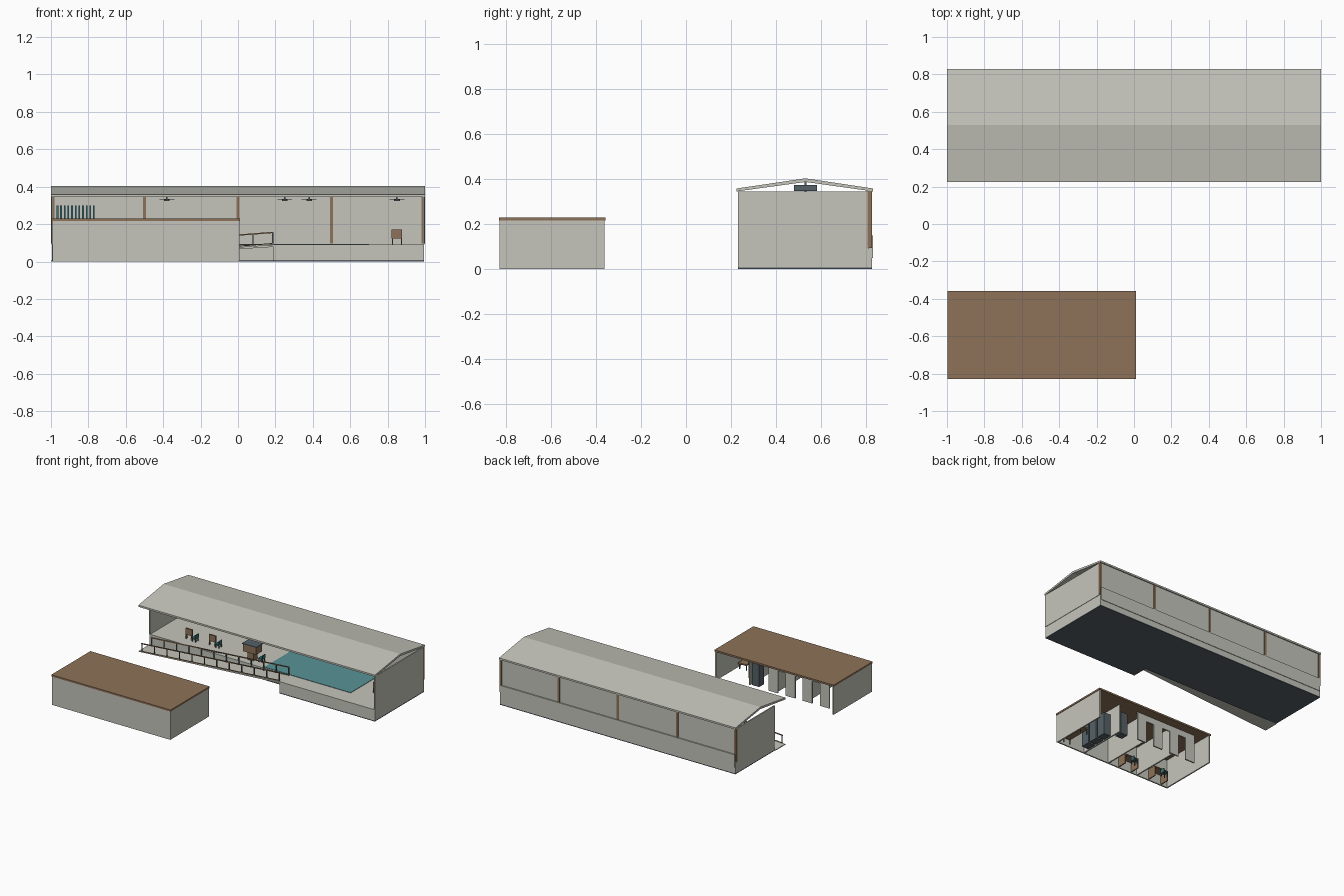
import bpy, bmesh, math
from mathutils import Vector

cube = bpy.data.objects.get("Cube")
if cube:
    bpy.data.objects.remove(cube, do_unlink=True)


def material(name, rgb):
    m = bpy.data.materials.new(name)
    m.use_nodes = True
    color = (*rgb, 1)
    m.diffuse_color = color
    m.node_tree.nodes["Principled BSDF"].inputs["Base Color"].default_value = color
    return m


PLASTER = material("pale plaster", (.56, .56, .50))
WOOD = material("brown wood", (.27, .17, .10))
SLATE = material("dark slate", (.09, .12, .135))
WATER = material("pool water", (.10, .29, .31))
TEAL = material("deep teal", (.04, .17, .19))


def finish(name, bm, mat):
    bmesh.ops.recalc_face_normals(bm, faces=bm.faces)
    mesh = bpy.data.meshes.new(name)
    bm.to_mesh(mesh)
    bm.free()
    mesh.materials.append(mat)
    ob = bpy.data.objects.new(name, mesh)
    bpy.context.collection.objects.link(ob)
    return ob


def box(name, x, y, z, mat):
    """Box from (low, high) ranges."""
    bm = bmesh.new()
    bmesh.ops.create_cube(bm, size=1)
    for v in bm.verts:
        v.co = [r[0] if c < 0 else r[1] for c, r in zip(v.co, (x, y, z))]
    return finish(name, bm, mat)


def prism(name, outline, axis, low, high, mat):
    """Extrude an outline along x, y or z."""
    bm = bmesh.new()

    def point(p, d):
        c = list(p)
        c.insert(axis, d)
        return bm.verts.new(c)
    face = bm.faces.new([point(p, low) for p in outline])
    new = bmesh.ops.extrude_face_region(bm, geom=[face])["geom"]
    shift = Vector((0, 0, 0))
    shift[axis] = high - low
    bmesh.ops.translate(bm, vec=shift,
                        verts=[v for v in new if isinstance(v, bmesh.types.BMVert)])
    return finish(name, bm, mat)


FRONT, BACK, STEP, FLOOR, EAVE = .23, .825, .35, .09, .345
RAMP_END = .19

# Hall base: a slab and plinth notched for the ramp
notched = [(-.995, STEP), (RAMP_END, STEP), (RAMP_END, FRONT), (.995, FRONT),
           (.995, BACK), (-.995, BACK)]
prism("base_slab", notched, 2, 0, .007, SLATE)
prism("plinth", notched, 2, .007, FLOOR, PLASTER)
box("pool", (-.03, .7), (.36, .76), (FLOOR, FLOOR + .003), WATER)

# Hall walls
box("right_end_wall", (-.998, -.988), (STEP, .812), (FLOOR, EAVE), PLASTER)
box("left_end_wall", (.988, .998), (FRONT, .812), (FLOOR, EAVE), PLASTER)
box("back_wall_lower", (-.99, .99), (.81, .829), (.05, .15), PLASTER)
box("back_wall_upper", (-.99, .99), (.811, .82), (.15, .352), PLASTER)

# Back wall posts
for x in (-.99, -.5, 0, .5, .99):
    box("back_post", (x - .009, x + .009), (.806, .824), (FLOOR + .005, .35), WOOD)

# Gabled roof, thick slab bent at the ridge
prism("hall_roof", [(.225, .345), (.53, .387), (.83, .345), (.83, .358),
                    (.53, .403), (.225, .358)], 0, -1, 1, PLASTER)
box("air_duct", (-.95, .95), (.48, .58), (.347, .374), SLATE)

# Ceiling fans hanging from the roof
for x in (-.38, .25, .38, .85):
    box("fan_rod", (x - .004, x + .004), (.526, .534), (.325, .388), SLATE)
    box("fan_blades_wide", (x - .04, x + .04), (.524, .536), (.331, .335), SLATE)
    box("fan_blades_deep", (x - .006, x + .006), (.49, .57), (.331, .335), SLATE)
    box("fan_hub", (x - .015, x + .015), (.515, .545), (.324, .331), SLATE)

# Sloping ramp along the front
def ramp_height(x):
    return FLOOR * (x + 1) / (RAMP_END + 1)


prism("ramp", [(-1, 0), (RAMP_END, FLOOR - .012), (RAMP_END, FLOOR), (-1, .006)],
      1, FRONT, STEP, PLASTER)

# Ramp railings: handrail, low rail and posts on each side
for y in (FRONT, STEP - .006):
    for name, lift, thick in (("handrail", .062, .007), ("low_rail", .004, .005)):
        a, b = ramp_height(-.98) + lift, FLOOR + lift
        prism(name, [(-.98, a), (RAMP_END, b), (RAMP_END, b + thick),
                     (-.98, a + thick)], 1, y, y + .006, WOOD)
    for i in range(12):
        x = -.975 + i * .1055
        z = ramp_height(x)
        box("rail_post", (x - .003, x + .003), (y, y + .006), (z, z + .064), SLATE)

# Slatted rack on the back wall
for i in range(11):
    x = -.97 + i * .0195
    box("rack_slat", (x, x + .009), (.795, .808), (FLOOR, .30), TEAL)


# Desk boards with chairs
def legs(name, x, y, w, d, z, h, mat):
    for sx in (-1, 1):
        for sy in (-1, 1):
            cx, cy = x + sx * w, y + sy * d
            box(name, (cx - .003, cx + .003), (cy - .003, cy + .003), (z, z + h), mat)


def chair(x, y, z):
    legs("chair_leg", x, y, .014, .014, z, .025, SLATE)
    box("chair_seat", (x - .018, x + .018), (y - .018, y + .018),
        (z + .024, z + .03), TEAL)
    box("chair_back", (x + .013, x + .018), (y - .018, y + .018),
        (z + .03, z + .055), TEAL)


for x, y in ((-.72, .44), (-.53, .45), (.85, .46)):
    box("board", (x - .028, x + .028), (y - .006, y + .006), (.122, .17), WOOD)
    legs("board_leg", x, y, .024, .004, FLOOR, .035, WOOD)
    if x < 0:
        chair(x + .05, y, FLOOR)

# Counter kiosk beside the pool
box("kiosk_counter", (-.2, -.15), (.40, .45), (FLOOR, .15), WOOD)
box("kiosk_top", (-.23, -.12), (.39, .46), (.15, .205), WOOD)
box("kiosk_lid", (-.235, -.115), (.385, .465), (.205, .211), SLATE)
chair(-.1, .43, FLOOR)

# Changing block: three outer walls, wooden roof, no floor
box("block_front_wall", (-.993, .007), (-.827, -.817), (0, .217), PLASTER)
for x in (-.993, -.003):
    box("block_end_wall", (x, x + .01), (-.827, -.362), (0, .217), PLASTER)
box("block_roof", (-.997, .011), (-.83, -.358), (.217, .23), WOOD)

# Inner partitions, with door panels and lintels set behind the overhang
for x in (-.72, -.46, -.24):
    box("partition", (x, x + .01), (-.817, -.43), (0, .217), PLASTER)
for x in (-.91, -.765, -.62, -.475):
    box("door_panel", (x, x + .08), (-.44, -.43), (0, .217), PLASTER)
box("door_lintel", (-.91, -.395), (-.44, -.43), (.17, .217), PLASTER)

# Lockers and bench
for i in range(3):
    y = -.76 + i * .085
    box("locker", (-.225, -.165), (y, y + .07), (.0, .17), SLATE)
box("locker_bank", (-.31, -.25), (-.5, -.44), (0, .17), SLATE)
box("bench_seat", (-.09, -.02), (-.8, -.6), (.04, .05), WOOD)
legs("bench_leg", -.055, -.7, .028, .09, 0, .04, SLATE)

# Desks and chairs in the rooms
for x in (-.6, -.87):
    box("desk_top", (x - .06, x + .06), (-.81, -.74), (.07, .078), WOOD)
    for s in (-1, 1):
        box("desk_side", (x + s * .056 - .004, x + s * .056 + .004),
            (-.81, -.74), (0, .07), WOOD)
    chair(x, -.71, 0)
